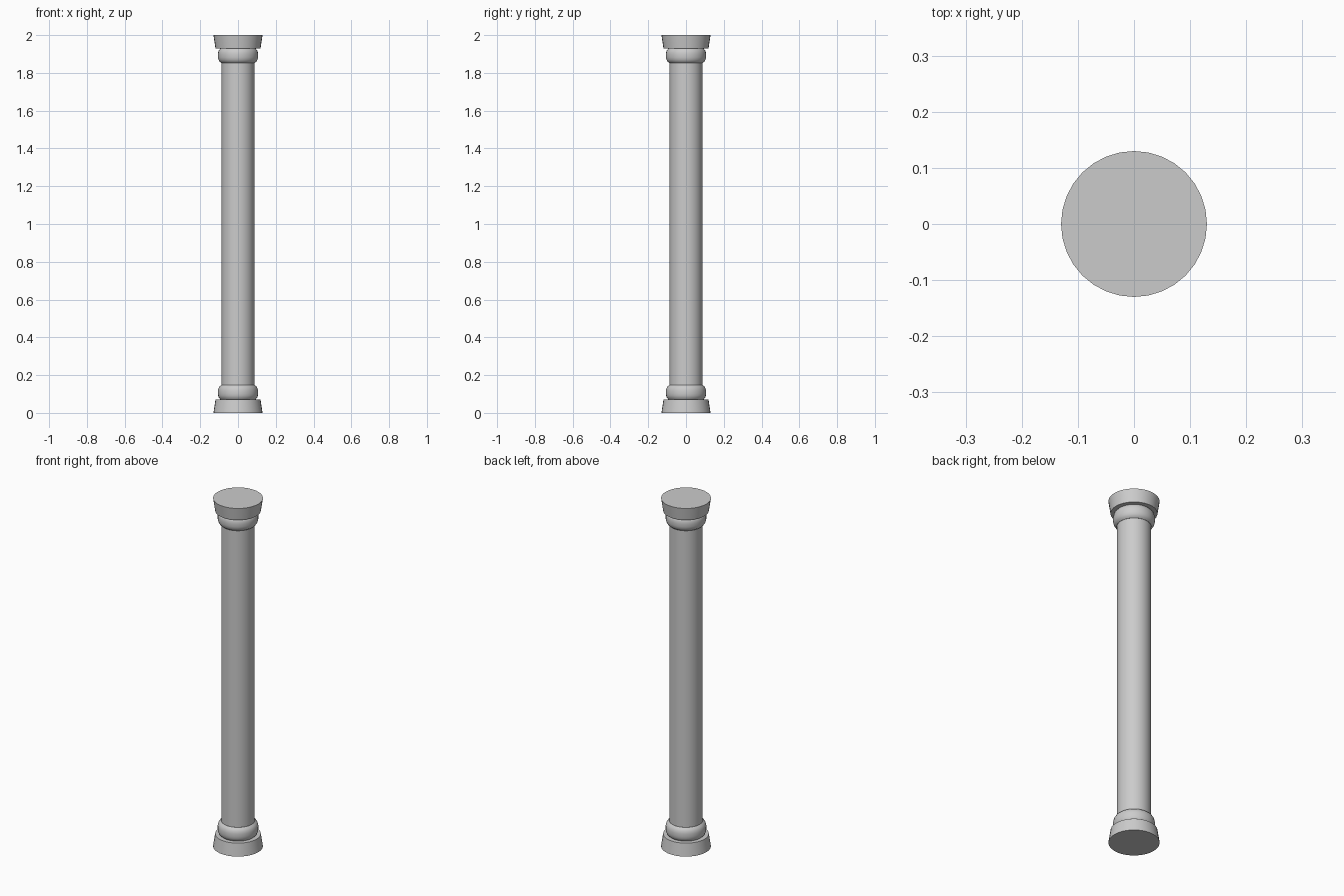
import bpy, bmesh
from math import cos, sin, pi, radians

if "Cube" in bpy.data.objects:
    bpy.data.objects.remove(bpy.data.objects["Cube"])

SIDES = 32
HEIGHT = 2.0


def lathe(name, profile, flip=False):
    """Closed turned solid from (radius, z) points; flip mirrors it to the top end."""
    bm = bmesh.new()
    rings = []
    for r, z in profile:
        z = HEIGHT - z if flip else z
        rings.append([bm.verts.new((r * cos(2 * pi * i / SIDES), r * sin(2 * pi * i / SIDES), z))
                      for i in range(SIDES)])
    for a, b in zip(rings, rings[1:]):
        for i in range(SIDES):
            j = (i + 1) % SIDES
            bm.faces.new((a[i], a[j], b[j], b[i]))
    bm.faces.new(rings[0])
    bm.faces.new(rings[-1])
    bmesh.ops.recalc_face_normals(bm, faces=bm.faces)
    mesh = bpy.data.meshes.new(name)
    bm.to_mesh(mesh)
    bm.free()
    obj = bpy.data.objects.new(name, mesh)
    bpy.context.collection.objects.link(obj)
    bpy.ops.object.select_all(action='DESELECT')
    obj.select_set(True)
    bpy.context.view_layer.objects.active = obj
    bpy.ops.object.shade_smooth_by_angle(angle=radians(35))
    return obj


# Tapered plinth and rounded collar profiles, shared by both ends
plinth = [(0.13, 0.0), (0.119, 0.072)]
collar = [(0.094, 0.072), (0.101, 0.08), (0.105, 0.091), (0.106, 0.102), (0.106, 0.118),
          (0.103, 0.131), (0.097, 0.141), (0.088, 0.148)]

# Shaft
lathe("shaft", [(0.087, 0.14), (0.087, HEIGHT - 0.14)])

# Base and capital
for end, flip in (("base", False), ("capital", True)):
    lathe(end + "_plinth", plinth, flip)
    lathe(end + "_collar", collar, flip)
